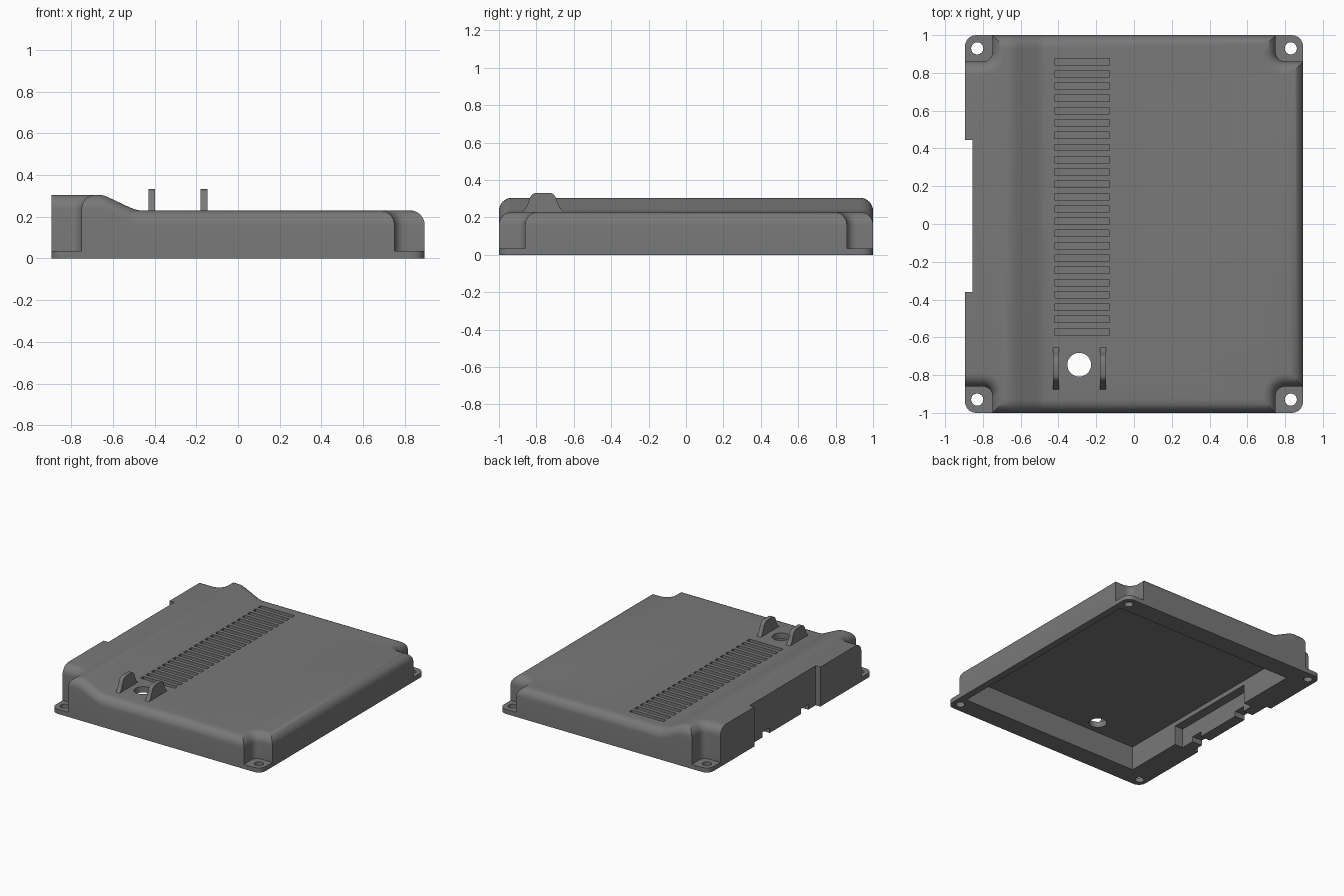
import bpy, bmesh, math

if "Cube" in bpy.data.objects:
    bpy.data.objects.remove(bpy.data.objects["Cube"])

grey = bpy.data.materials.new("dark grey plastic")
grey.diffuse_color = (0.19, 0.19, 0.19, 1)
grey.use_nodes = True
grey.node_tree.nodes["Principled BSDF"].inputs["Base Color"].default_value = grey.diffuse_color


def finish(name, bm):
    bmesh.ops.recalc_face_normals(bm, faces=bm.faces)
    me = bpy.data.meshes.new(name)
    bm.to_mesh(me)
    bm.free()
    ob = bpy.data.objects.new(name, me)
    bpy.context.collection.objects.link(ob)
    me.materials.append(grey)
    return ob


def loft(name, rings):
    """Skin a stack of equal-length closed rings and cap both ends."""
    bm = bmesh.new()
    vs = [[bm.verts.new(p) for p in r] for r in rings]
    n = len(vs[0])
    for a, b in zip(vs, vs[1:]):
        for i in range(n):
            j = (i + 1) % n
            bm.faces.new((a[i], a[j], b[j], b[i]))
    bm.faces.new(vs[0])
    bm.faces.new(vs[-1])
    return finish(name, bm)


def box(name, x0, x1, y0, y1, z0, z1):
    ring = [(x0, y0), (x1, y0), (x1, y1), (x0, y1)]
    return loft(name, [[(x, y, z) for x, y in ring] for z in (z0, z1)])


def rod(name, x, y, r, z0, z1, n=32):
    ring = [(x + r * math.cos(2 * math.pi * i / n), y + r * math.sin(2 * math.pi * i / n)) for i in range(n)]
    return loft(name, [[(px, py, z) for px, py in ring] for z in (z0, z1)])


def boolean(ob, tool, op):
    m = ob.modifiers.new("bool", 'BOOLEAN')
    m.operation, m.solver, m.object = op, 'EXACT', tool
    bpy.context.view_layer.objects.active = ob
    bpy.ops.object.modifier_apply(modifier=m.name)
    bpy.data.objects.remove(tool)


HX, HY, TOP, R = 0.895, 1.0, 0.305, 0.07


def corner(sx, sy, d):
    """One notched corner, from the y side round to the x side; d is the inset."""
    pts = [(0.75 - d, HY - d)]
    for i in range(9):
        a = math.pi + i * math.pi / 16
        pts.append((0.80 + (0.05 + d) * math.cos(a), 0.91 + (0.05 + d) * math.sin(a)))
    pts.append((HX - (d if sx > 0 else 0), 0.86 - d))     # the left edge stays square
    pts = [(sx * x, sy * y) for x, y in pts]
    return pts if sx * sy > 0 else pts[::-1]


def outline(d):
    return corner(1, 1, d)[::-1] + corner(-1, 1, d)[::-1] + corner(-1, -1, d)[::-1] + corner(1, -1, d)[::-1]


# Cover shell: notched outline with rounded top edge
rings = [[(x, y, 0) for x, y in outline(0)]]
for i in range(9):
    a = i * math.pi / 16
    z = TOP - R + R * math.sin(a)
    rings.append([(x, y, z) for x, y in outline(R * (1 - math.cos(a)))])
cover = loft("cover_shell", rings)

# Sloped step from the raised left band down to the main deck
profile = [(-0.67, 0), (-0.645, 0.003), (-0.62, 0.013), (-0.52, 0.06), (-0.495, 0.07), (-0.47, 0.075)]


def drop(x):
    if x <= profile[0][0]:
        return 0
    for (a, p), (b, q) in zip(profile, profile[1:]):
        if x <= b:
            return p + (q - p) * (x - a) / (b - a)
    return profile[-1][1]


bm = bmesh.new()
bm.from_mesh(cover.data)
for x, _ in profile:
    bmesh.ops.bisect_plane(bm, geom=bm.verts[:] + bm.edges[:] + bm.faces[:],
                           plane_co=(x, 0, 0), plane_no=(1, 0, 0))
for v in bm.verts:
    if v.co.z > 0.05:
        v.co.z -= drop(v.co.x)
bm.to_mesh(cover.data)
bm.free()

# Mounting flange with rounded corners
ring = []
for k, (sx, sy) in enumerate([(1, 1), (-1, 1), (-1, -1), (1, -1)]):
    for i in range(9):
        a = k * math.pi / 2 + i * math.pi / 16
        ring.append((sx * (HX - 0.06) + 0.06 * math.cos(a), sy * (HY - 0.06) + 0.06 * math.sin(a)))
flange = loft("flange", [[(x, y, z) for x, y in ring] for z in (0, 0.035)])
boolean(cover, flange, 'UNION')

# Hollow underside, connector recess, inner pocket and two cable channels
cuts = [(-0.70, 0.84, -0.85, 0.85, -0.1, 0.185),
        (-1.0, -0.855, -0.36, 0.445, -0.1, 0.5),
        (-0.77, -0.68, -0.38, 0.38, -0.1, 0.15),
        (-1.0, -0.76, -0.27, -0.18, -0.1, 0.04),
        (-1.0, -0.76, 0.20, 0.29, -0.1, 0.04)]
for c in cuts:
    boolean(cover, box("cutter", *c), 'DIFFERENCE')

# Row of shallow vent grooves
for i in range(23):
    y = -0.57 + i * 0.065
    boolean(cover, box("groove", -0.42, -0.13, y - 0.017, y + 0.017, 0.208, 0.4), 'DIFFERENCE')

# Screw holes and the cable hole
for sx in (-1, 1):
    for sy in (-1, 1):
        boolean(cover, rod("hole", sx * 0.83, sy * 0.93, 0.032, -0.1, 0.1), 'DIFFERENCE')
boolean(cover, rod("hole", -0.29, -0.745, 0.063, -0.1, 0.4), 'DIFFERENCE')

# Pair of flared ears beside the cable hole
half = [(0.115, 0.22), (0.11, 0.232), (0.095, 0.245), (0.08, 0.275), (0.07, 0.305),
        (0.06, 0.321), (0.047, 0.329), (0.03, 0.332)]
ear = [(-0.765 + y, z) for y, z in half] + [(-0.765 - y, z) for y, z in half[::-1]]
parts = [cover]
for side, x in (("left", -0.43), ("right", -0.18)):
    parts.append(loft(side + "_ear", [[(px, y, z) for y, z in ear] for px in (x, x + 0.033)]))

for ob in parts:
    bpy.ops.object.select_all(action='DESELECT')
    ob.select_set(True)
    bpy.context.view_layer.objects.active = ob
    bpy.ops.object.shade_smooth_by_angle(angle=math.radians(30))
